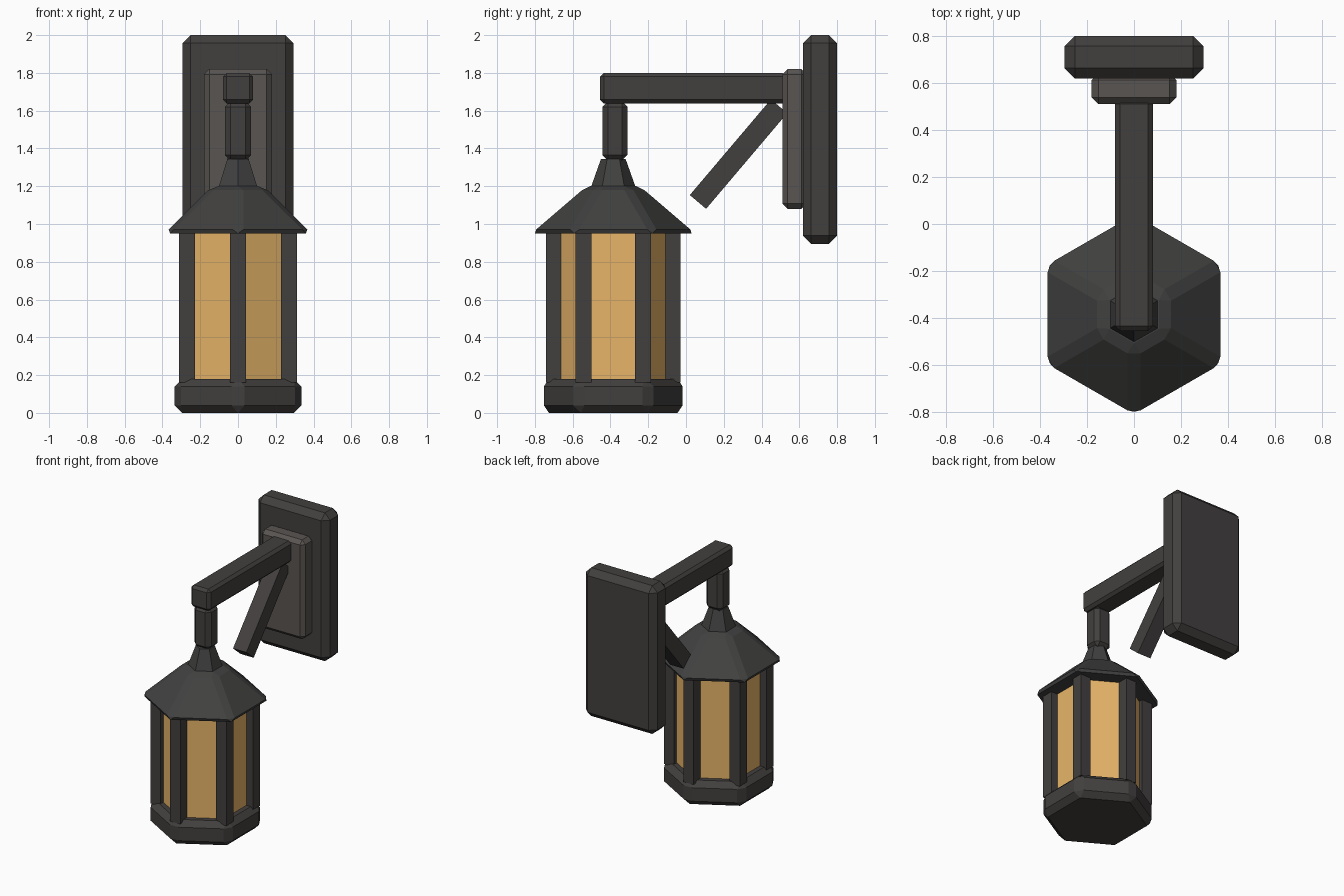
import bpy, bmesh
from math import sin, cos, pi, atan2
from mathutils import Vector

if "Cube" in bpy.data.objects:
    bpy.data.objects.remove(bpy.data.objects["Cube"])

CY = -0.385  # lantern axis in y


def material(name, rgb):
    m = bpy.data.materials.new(name)
    m.diffuse_color = (*rgb, 1)
    m.use_nodes = True
    m.node_tree.nodes["Principled BSDF"].inputs["Base Color"].default_value = m.diffuse_color
    return m


IRON = material("dark_iron", (0.055, 0.051, 0.049))
ROOF = material("roof_iron", (0.053, 0.052, 0.051))
PLATE = material("light_iron", (0.10, 0.09, 0.084))
GLASS = material("amber_glass", (0.80, 0.46, 0.14))


def finish(name, bm, mat, bevel):
    bmesh.ops.recalc_face_normals(bm, faces=bm.faces)
    me = bpy.data.meshes.new(name)
    bm.to_mesh(me)
    bm.free()
    me.materials.append(mat)
    ob = bpy.data.objects.new(name, me)
    bpy.context.collection.objects.link(ob)
    if bevel:
        mod = ob.modifiers.new("chamfer", 'BEVEL')
        mod.width = bevel
        mod.segments = 1
        mod.limit_method = 'NONE'
    return ob


def box(name, lo, hi, mat=IRON, bevel=0.0):
    bm = bmesh.new()
    lo, hi = Vector(lo), Vector(hi)
    bmesh.ops.create_cube(bm, size=1)
    for v in bm.verts:
        v.co = (lo + hi) / 2 + v.co * (hi - lo)
    return finish(name, bm, mat, bevel)


def hexagon(i, r):
    a = pi / 2 + i * pi / 3
    return r * cos(a), CY + r * sin(a)


def hex_frustum(name, r1, z1, r2, z2, mat=IRON, bevel=0.0):
    bm = bmesh.new()
    low = [bm.verts.new((*hexagon(i, r1), z1)) for i in range(6)]
    top = [bm.verts.new((*hexagon(i, r2), z2)) for i in range(6)]
    bm.faces.new(low)
    bm.faces.new(top)
    for i in range(6):
        j = (i + 1) % 6
        bm.faces.new((low[i], low[j], top[j], top[i]))
    return finish(name, bm, mat, bevel)


# Wall mount
box("wall_plate", (-0.295, 0.62, 0.895), (0.295, 0.80, 2.0), IRON, 0.043)
box("mount_plate", (-0.18, 0.51, 1.08), (0.18, 0.64, 1.82), PLATE, 0.028)

# Arm, diagonal strut and hanging stem
box("arm", (-0.08, -0.455, 1.638), (0.08, 0.53, 1.80), IRON, 0.02)
strut = box("strut", (-0.055, -0.332, -0.0565), (0.055, 0.332, 0.0565))
strut.location = (0, 0.278, 1.37)
strut.rotation_euler.x = atan2(0.763, 0.647)
box("stem", (-0.069, CY - 0.057, 1.335), (0.069, CY + 0.075, 1.65), IRON, 0.03)

# Lantern
hex_frustum("neck", 0.12, 1.19, 0.065, 1.345, ROOF)
hex_frustum("roof", 0.449, 0.95, 0.157, 1.20, ROOF, 0.03)
hex_frustum("base", 0.387, 0.0, 0.387, 0.18, IRON, 0.04)
hex_frustum("glass", 0.30, 0.16, 0.30, 0.97, GLASS)

# Corner posts
for i in range(6):
    x, y = hexagon(i, 0.313)
    box(f"corner_post_{i + 1}", (x - 0.0425, y - 0.0425, 0.16), (x + 0.0425, y + 0.0425, 0.97))
